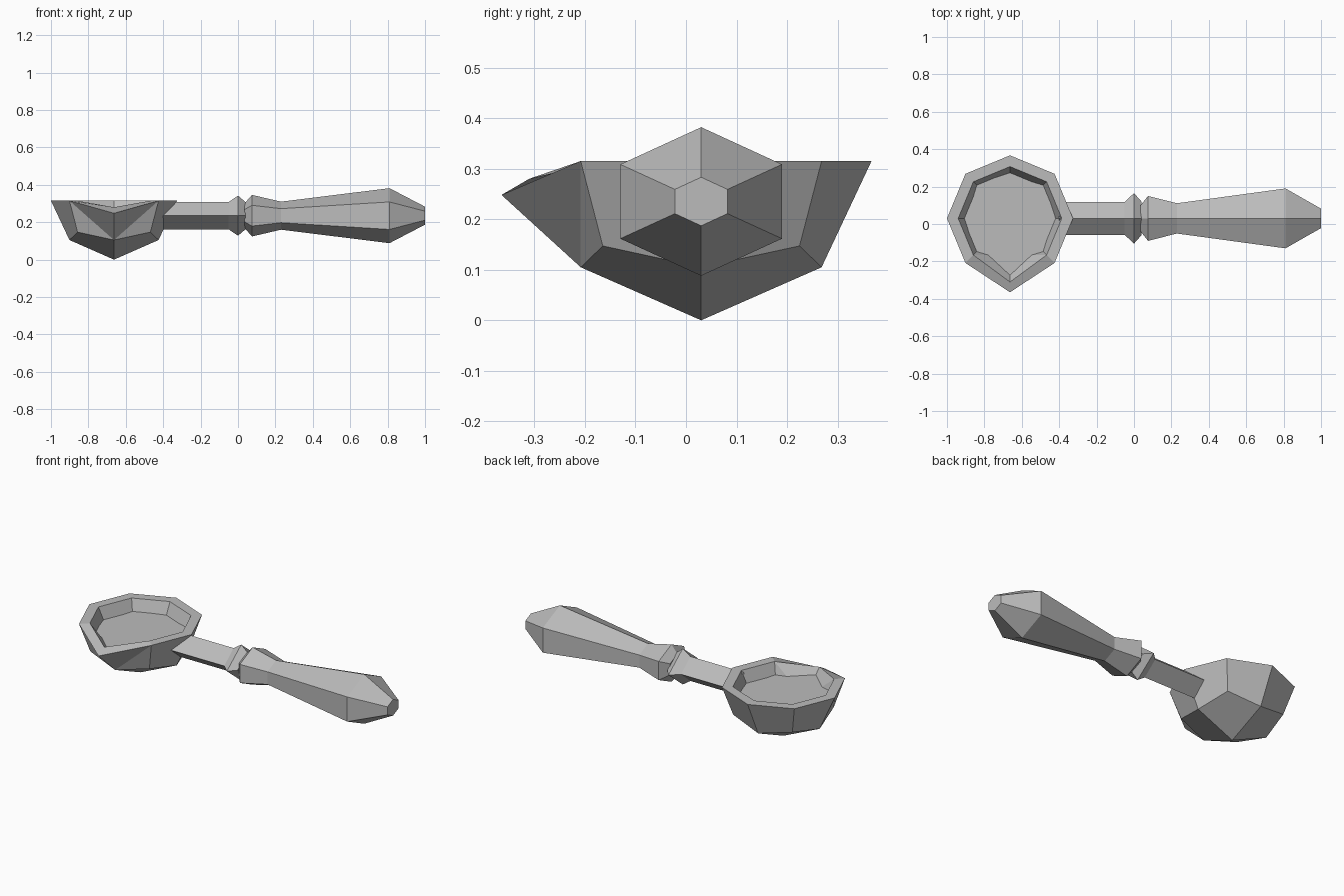
import bpy, bmesh
from math import sin, cos, pi, sqrt

cube = bpy.data.objects.get("Cube")
if cube:
    bpy.data.objects.remove(cube, do_unlink=True)

GREY = (0.5, 0.5, 0.5, 1)
metal = bpy.data.materials.new("plain grey")
metal.use_nodes = True
metal.diffuse_color = GREY
metal.node_tree.nodes["Principled BSDF"].inputs["Base Color"].default_value = GREY

AXIS_Y, AXIS_Z = 0.03, 0.235    # centre line of shaft and handle
BOWL_X, RIM_Z = -0.663, 0.315   # centre of the bowl opening


def finish(name, bm):
    bmesh.ops.recalc_face_normals(bm, faces=bm.faces)
    mesh = bpy.data.meshes.new(name)
    bm.to_mesh(mesh)
    bm.free()
    mesh.materials.append(metal)
    obj = bpy.data.objects.new(name, mesh)
    bpy.context.collection.objects.link(obj)
    return obj


def lathe_x(name, sides, profile):
    """Loft rings along x; profile rows are (x, half width, half height)."""
    bm = bmesh.new()
    widest = max(sin(2 * pi * i / sides) for i in range(sides))
    rings = []
    for x, w, h in profile:
        angles = [2 * pi * i / sides for i in range(sides)]
        rings.append([bm.verts.new((x, AXIS_Y + w * sin(a) / widest,
                                    AXIS_Z + h * cos(a))) for a in angles])
    for a, b in zip(rings, rings[1:]):
        for i in range(sides):
            j = (i + 1) % sides
            bm.faces.new((a[i], a[j], b[j], b[i]))
    bm.faces.new(rings[0])
    bm.faces.new(rings[-1])
    return finish(name, bm)


def bowl_shell(bm, radius, depth, spout_y, spout_z):
    """Lower half of a rounded cube, with the front rim point drawn out."""
    def ring(scale, drop):
        pts = []
        for i in range(8):
            a = i * pi / 4 - pi / 2
            s = scale[i % 2] * radius
            pts.append(bm.verts.new((BOWL_X + s * cos(a), AXIS_Y + s * sin(a),
                                     RIM_Z - drop[i % 2] * depth)))
        return pts
    rim = ring((1, 1), (0, 0))
    low = ring((1 / sqrt(2), sqrt(2 / 3)), (0.667, 0.533))
    rim[0].co.y, rim[0].co.z = spout_y, spout_z
    base = bm.verts.new((BOWL_X, AXIS_Y, RIM_Z - depth))
    for i in range(8):
        j = (i + 1) % 8
        if i == 0:      # spout walls fold towards the low front point
            bm.faces.new((rim[i], rim[j], low[i]))
            bm.faces.new((rim[j], low[j], low[i]))
        elif j == 0:
            bm.faces.new((rim[i], rim[j], low[j]))
            bm.faces.new((rim[i], low[j], low[i]))
        else:
            bm.faces.new((rim[i], rim[j], low[j], low[i]))
    for i in range(0, 8, 2):
        bm.faces.new((low[i], low[i + 1], low[(i + 2) % 8], base))
    return rim


# Bowl with thick wall and pouring lip
bm = bmesh.new()
outer = bowl_shell(bm, 0.337, RIM_Z, -0.365, 0.248)
inner = bowl_shell(bm, 0.277, 0.25, -0.31, 0.28)
for i in range(8):
    j = (i + 1) % 8
    bm.faces.new((outer[i], outer[j], inner[j], inner[i]))
finish("bowl", bm)

# Shallow floor inside the bowl, its edge buried in the wall
bm = bmesh.new()
edge = []
for i in range(8):
    a = i * pi / 4 - pi / 2
    r = 0.34 if i == 0 else 0.275
    edge.append(bm.verts.new((BOWL_X + r * cos(a), AXIS_Y + r * sin(a), 0.247)))
bm.faces.new(edge)
finish("bowl_floor", bm)

# Four-sided shaft and collar
lathe_x("shaft", 4, [(-0.4, 0.088, 0.073), (-0.04, 0.088, 0.073)])
lathe_x("collar", 4, [(-0.05, 0.088, 0.073), (0, 0.135, 0.107), (0.04, 0.09, 0.073)])

# Six-sided handle
lathe_x("handle", 6, [(0.035, 0.07, 0.066), (0.075, 0.12, 0.111), (0.23, 0.081, 0.075),
                      (0.81, 0.16, 0.147), (1, 0.052, 0.048)])
